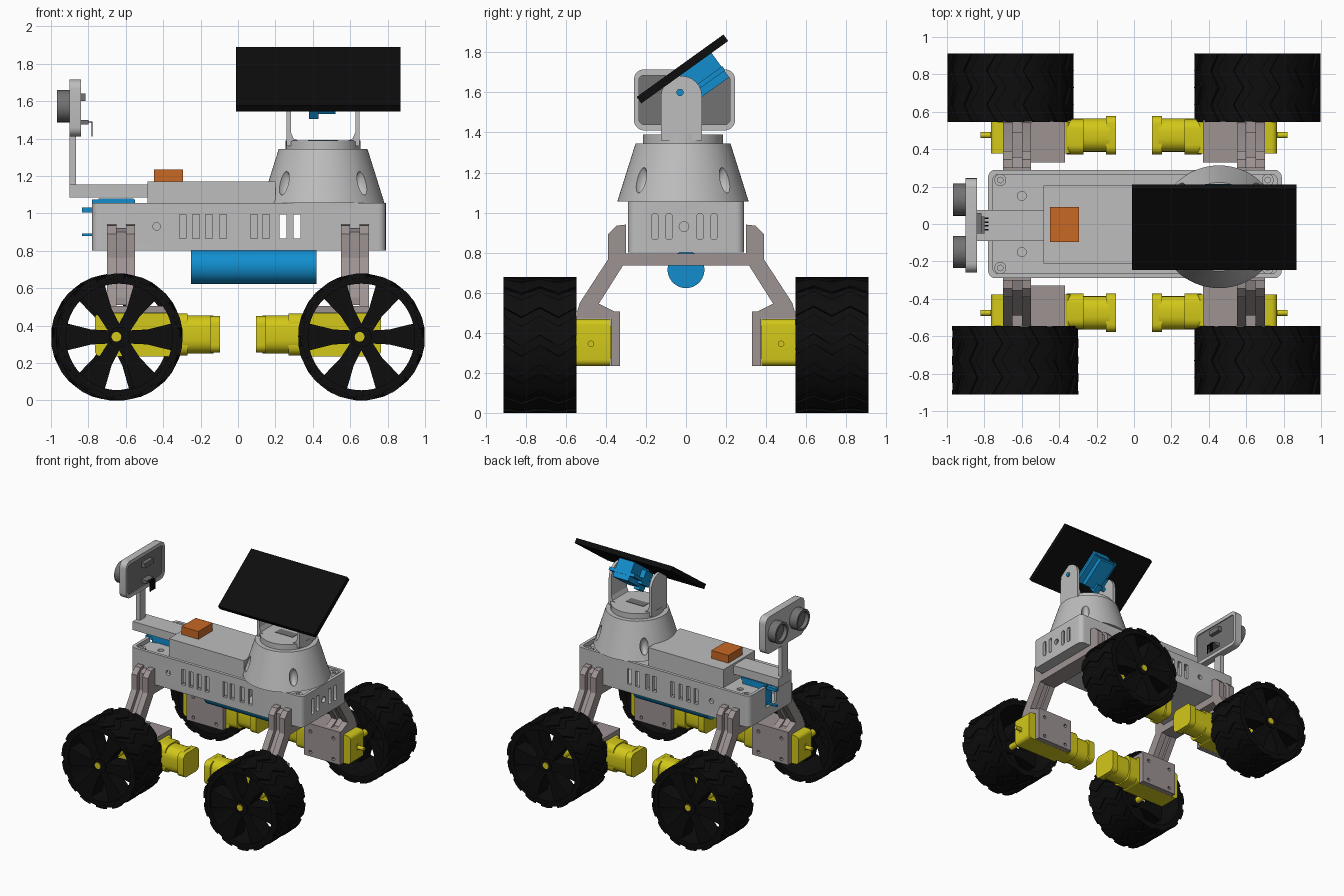
import bpy, bmesh
from math import cos, sin, pi, radians
from mathutils import Matrix

cube = bpy.data.objects.get("Cube")
if cube:
    bpy.data.objects.remove(cube, do_unlink=True)


def material(name, *rgb):
    m = bpy.data.materials.new(name)
    m.use_nodes = True
    m.diffuse_color = (*rgb, 1)
    m.node_tree.nodes["Principled BSDF"].inputs["Base Color"].default_value = (*rgb, 1)
    return m


GREY = material("light grey", .51, .51, .51)
MAUVE = material("warm grey", .34, .29, .29)
YELLOW = material("yellow", .65, .58, .01)
BLUE = material("blue", .006, .27, .62)
BLACK = material("black", .004, .004, .004)
ORANGE = material("orange", .58, .14, .018)
DARK = material("dark grey", .17, .17, .17)
PARTS = []


# ---------- helpers ----------
def add_prism(bm, pts, axis, lo, hi, pts2=None):
    def place(p, t):
        return {"x": (t, *p), "y": (p[0], t, p[1]), "z": (*p, t)}[axis]
    a = [bm.verts.new(place(p, lo)) for p in pts]
    b = [bm.verts.new(place(p, hi)) for p in (pts2 or pts)]
    bm.faces.new(a)
    bm.faces.new(b)
    for i in range(len(a)):
        j = (i + 1) % len(a)
        bm.faces.new((a[i], a[j], b[j], b[i]))


def finish(bm, name, mat):
    bmesh.ops.recalc_face_normals(bm, faces=bm.faces)
    me = bpy.data.meshes.new(name)
    bm.to_mesh(me)
    bm.free()
    me.materials.append(mat)
    ob = bpy.data.objects.new(name, me)
    bpy.context.collection.objects.link(ob)
    PARTS.append(ob)
    return ob


def circle(c, r, n=40, r2=None):
    return [(c[0] + r * cos(2 * pi * i / n), c[1] + (r2 or r) * sin(2 * pi * i / n)) for i in range(n)]


def rounded(x0, x1, y0, y1, r, n=5):
    pts = []
    corners = [(x1 - r, y1 - r), (x0 + r, y1 - r), (x0 + r, y0 + r), (x1 - r, y0 + r)]
    for q, (cx, cy) in enumerate(corners):
        for i in range(n + 1):
            a = pi / 2 * (q + i / n)
            pts.append((cx + r * cos(a), cy + r * sin(a)))
    return pts


def prism(name, pts, axis, lo, hi, mat, pts2=None):
    bm = bmesh.new()
    add_prism(bm, pts, axis, lo, hi, pts2)
    return finish(bm, name, mat)


def box(name, x, y, z, mat):
    return prism(name, [(x[0], y[0]), (x[1], y[0]), (x[1], y[1]), (x[0], y[1])], "z", *z, mat)


def cut(ob, cutter):
    mod = ob.modifiers.new("cut", "BOOLEAN")
    mod.operation, mod.solver, mod.object = "DIFFERENCE", "EXACT", cutter
    bpy.context.view_layer.objects.active = ob
    bpy.ops.object.modifier_apply(modifier=mod.name)
    PARTS.remove(cutter)
    bpy.data.objects.remove(cutter, do_unlink=True)


# ---------- chassis ----------
body = prism("chassis", rounded(-.78, .79, -.29, .29, .04), "z", .8, 1.055, GREY)
cut(body, prism("pocket", rounded(-.755, .765, -.265, .265, .03), "z", 1.02, 1.1, GREY))
cut(body, prism("cavity", rounded(-.755, .765, -.265, .265, .03), "z", .83, 1.0, GREY))
for x in (-.295, -.225, -.155, -.08, .085, .15, .24, .315):
    cut(body, box("slot", (x - .018, x + .018), (-.4, .4), (.866, .993), GREY))
for y in (-.155, -.085, .07, .14):
    cut(body, prism("end_slot", rounded(y - .017, y + .017, .866, .993, .012), "x", .7, .9, GREY))
cut(body, prism("side_hole", circle((-.435, .93), .02, 20), "y", -.4, .4, GREY))
cut(body, prism("end_hole", circle((-.01, .93), .024, 20), "x", .7, .9, GREY))
cut(body, box("end_notch", (-.9, -.7), (-.07, .07), (.88, 1.1), GREY))
for y in (-.15, .15):
    cut(body, prism("deck_hole", circle((-.6, y), .024, 20), "z", .9, 1.1, GREY))
for sx in (-1, 1):
    for sy in (-1, 1):
        post = prism("corner_post", circle((sx * .715, sy * .235), .032, 24), "z", 1.0, 1.045, GREY)
        cut(post, prism("post_hole", circle((sx * .715, sy * .235), .015, 16), "z", 1.03, 1.1, GREY))
box("electronics_box", (-.485, .2), (-.21, .205), (.84, 1.17), GREY)
box("switch_block", (-.45, -.295), (-.095, .09), (1.165, 1.235), ORANGE)
prism("battery", circle((0, .715), .092), "x", -.25, .42, BLUE)

# ---------- steering servo and sensor arm ----------
box("front_servo", (-.745, -.56), (-.06, .06), (.86, 1.08), BLUE)
box("front_servo_flange", (-.78, -.55), (-.065, .065), (1.055, 1.075), BLUE)
box("front_servo_horn", (-.835, -.74), (-.015, .015), (1.005, 1.03), BLUE)
box("front_servo_pin", (-.835, -.74), (-.01, .01), (.88, .892), BLUE)
box("sensor_arm", (-.9, -.48), (-.09, .075), (1.085, 1.155), GREY)
box("sensor_mast", (-.9, -.865), (-.045, .03), (1.1, 1.45), GREY)
frame = prism("sensor_frame", rounded(-.26, .245, 1.41, 1.715, .05), "x", -.9, -.84, GREY)
cut(frame, prism("frame_pocket", rounded(-.235, .22, 1.44, 1.685, .025), "x", -.86, -.8, GREY))
prism("sensor_board", rounded(-.235, .22, 1.44, 1.685, .025), "x", -.862, -.848, DARK)
box("board_chip", (-.85, -.815), (-.05, .06), (1.6, 1.64), DARK)
box("board_connector", (-.85, -.80), (-.05, .04), (1.475, 1.5), DARK)
for y in (-.03, -.01, .01, .03):
    box("sensor_pin", (-.784, -.778), (y - .004, y + .004), (1.41, 1.49), BLACK)
    box("sensor_pin_root", (-.82, -.778), (y - .004, y + .004), (1.485, 1.492), BLACK)
for y in (-.15, .13):
    eye = prism("sensor_eye", circle((y, 1.573), .086), "x", -.967, -.88, DARK)
    cut(eye, prism("eye_recess", circle((y, 1.573), .068), "x", -1, -.935, DARK))

# ---------- turret ----------
TX, TY = .455, -.015
turret = prism("turret_cone", circle((TX, TY), .328, 64), "z", 1.055, 1.345, GREY, circle((TX, TY), .237, 64))
for k in range(4):
    a = pi / 4 + k * pi / 2
    bm = bmesh.new()
    bmesh.ops.create_uvsphere(bm, u_segments=20, v_segments=12, radius=1, matrix=Matrix.Translation(
        (TX + .3 * cos(a), TY + .3 * sin(a), 1.165)) @ Matrix.Rotation(a, 4, "Z") @ Matrix.Diagonal((.05, .032, .07, 1)))
    cut(turret, finish(bm, "dent", GREY))
prism("neck_base", circle((TX, TY), .2, 48), "z", 1.34, 1.39, GREY)
arch = [(-.125, 1.36), (.08, 1.36)] + [(-.0225 + .1025 * cos(pi * i / 12), 1.58 + .1025 * sin(pi * i / 12)) for i in range(13)]
for s in (-1, 1):
    x0, x1 = sorted((TX + s * .195, TX + s * .172))
    prism("neck_upright", arch, "x", x0, x1, GREY)
    x = TX + s * .173
    prism("neck_fillet", [(x, 1.385), (x - s * .05, 1.385), (x - s * .015, 1.4), (x, 1.435)], "y", -.125, .08, GREY)
prism("pivot_screw", circle((-.03, 1.6), .018, 16), "x", .265, .66, BLUE)
cut_slot = box("neck_slot", (TX - .08, TX + .08), (-.05, .02), (1.385, 1.393), DARK)

# ---------- tilted panel and its servo ----------
tilt = Matrix.Translation((.43, -.018, 1.717)) @ Matrix.Rotation(radians(35.7), 4, "X")
for ob in (box("solar_panel", (-.44, .44), (-.267, .267), (-.02, .02), BLACK),
           box("tilt_servo", (-.05, .09), (-.08, .165), (-.17, -.02), BLUE),
           box("tilt_servo_flange", (-.09, .14), (-.09, .17), (-.13, -.105), BLUE),
           box("tilt_servo_gearcase", (-.09, -.04), (-.08, .03), (-.15, -.04), BLUE),
           box("tilt_servo_foot", (-.05, .0), (-.1, -.03), (-.19, -.1), BLUE)):
    ob.data.transform(tilt)

# ---------- legs, brackets and motors ----------
LEG = [(.30, .94), (.345, .935), (.39, .89), (.39, .765), (.53, .55), (.545, .5),
       (.345, .5), (.435, .545), (.315, .735), (.30, .735)]
WEB = [(.30, .92), (.355, .90), (.355, .76), (.49, .55), (.49, .51), (.40, .51), (.455, .55), (.335, .745), (.30, .745)]
for sx in (-1, 1):
    def span(a, b):
        return sorted((sx * a, sx * b))
    box("axle_beam", span(.55, .70), (-.32, .32), (.735, .795), MAUVE)
    for sy in (-1, 1):
        def side(a, b):
            return sorted((sy * a, sy * b))
        bm = bmesh.new()
        for pts, a, b in ((LEG, .55, .60), (LEG, .65, .70), (WEB, .60, .65)):
            add_prism(bm, [(sy * y, z) for y, z in pts], "x", *span(a, b))
        finish(bm, "leg", MAUVE)
        plate = box("motor_plate", span(.37, .70), side(.33, .375), (.235, .505), MAUVE)
        for x, z in ((.43, .27), (.43, .44), (.64, .27), (.64, .44)):
            cut(plate, prism("screw_hole", circle((sx * x, z), .014, 12), "y", *side(.3, .4), MAUVE))
        box("motor_shelf", span(.37, .70), side(.37, .555), (.47, .505), MAUVE)
        prism("gearbox", rounded(*span(.34, .765), .235, .468, .03), "y", *side(.376, .546), YELLOW)
        box("gearbox_tab", span(.76, .768), side(.46, .49), (.325, .375), YELLOW)
        prism("gearbox_stub", circle((sy * .475, .345), .016, 16), "x", *span(.76, .82), YELLOW)
        prism("motor_can", rounded(*side(.385, .565), .25, .455, .07), "x", *span(.13, .36), YELLOW)
        prism("motor_cap", rounded(*side(.372, .577), .255, .45, .04), "x", *span(.095, .15), YELLOW)
        prism("motor_collar", rounded(*side(.372, .56), .24, .465, .05), "x", *span(.27, .36), YELLOW)
        prism("wheel_axle", circle((sx * .65, .34), .026, 20), "y", *side(.54, .905), YELLOW)

# ---------- wheels ----------
bm = bmesh.new()
profile = [(.326, -.18), (.326, .18), (.285, .18), (.285, -.18)]
rings = [[bm.verts.new((r * cos(a), y, r * sin(a))) for r, y in profile]
         for a in (2 * pi * i / 56 for i in range(56))]
for i, ring in enumerate(rings):
    nxt = rings[(i + 1) % 56]
    for j in range(4):
        k = (j + 1) % 4
        bm.faces.new((ring[j], ring[k], nxt[k], nxt[j]))
add_prism(bm, circle((0, 0), .055, 24), "y", .0, .17)
# spokes
for k in range(6):
    a = k * pi / 3
    pts = [(u * cos(a) - v * sin(a), u * sin(a) + v * cos(a))
           for u, v in ((.03, -.034), (.15, -.04), (.292, -.075), (.292, .075), (.15, .04), (.03, .034))]
    add_prism(bm, pts, "y", .03, .16)
# zigzag tread lugs
for k in range(14):
    rows = []
    for j in range(5):
        a = k * 2 * pi / 14 + (j % 2) * .17
        rows.append([bm.verts.new((r * cos(t), -.183 + .0915 * j, r * sin(t)))
                     for r, t in ((.315, a), (.338, a), (.34, a + .15), (.338, a + .3), (.315, a + .3))])
    bm.faces.new(rows[0])
    bm.faces.new(rows[-1])
    for p, q in zip(rows, rows[1:]):
        for j in range(5):
            i = (j + 1) % 5
            bm.faces.new((p[j], p[i], q[i], q[j]))
wheel = finish(bm, "wheel", BLACK)
spots = [(-.635, -1), (-.66, 1), (.66, -1), (.66, 1)]
for i, (x, sy) in enumerate(spots):
    w = wheel if i == 0 else wheel.copy()
    if i:
        bpy.context.collection.objects.link(w)
        PARTS.append(w)
    w.location = (x, sy * .729, .339)
    w.rotation_euler = (0, 0, 0 if sy > 0 else pi)

# ---------- shading ----------
bpy.ops.object.select_all(action="DESELECT")
for ob in PARTS:
    ob.select_set(True)
bpy.context.view_layer.objects.active = wheel
bpy.ops.object.shade_smooth_by_angle(angle=radians(30))
